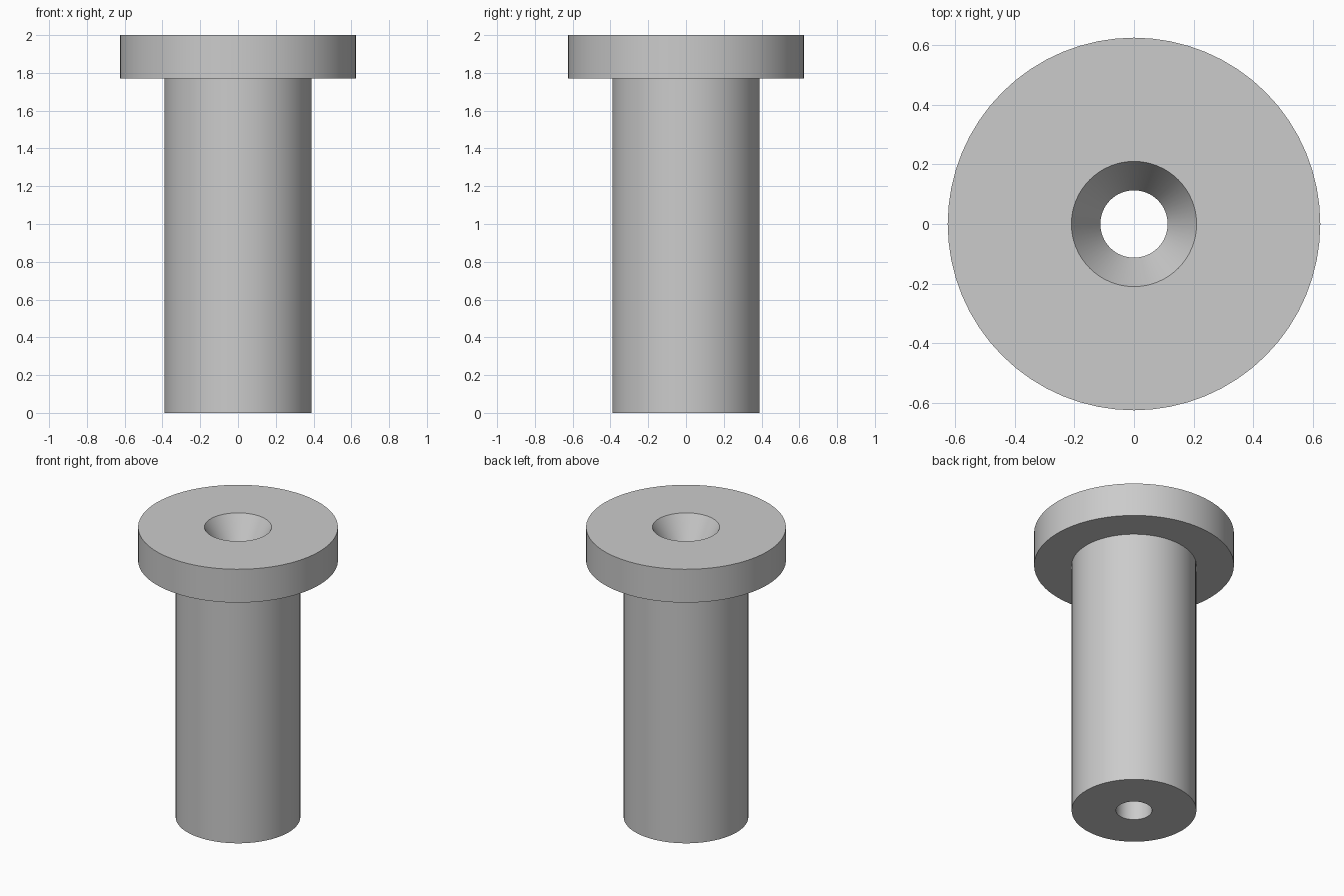
import bpy
import bmesh
import math

old = bpy.data.objects.get("Cube")
if old:
    bpy.data.objects.remove(old, do_unlink=True)

SIDES = 64
HEIGHT = 2.0
FLANGE_BOTTOM = 1.77
FLANGE_R, SHAFT_R = 0.625, 0.39
BORE_R, MOUTH_R = 0.113, 0.21
# Sixty degree countersink
CONE_BOTTOM = HEIGHT - (MOUTH_R - BORE_R) * math.tan(math.radians(60))

# Plain grey metal
grey = bpy.data.materials.new("grey_metal")
grey.use_nodes = True
colour = (0.6, 0.6, 0.6, 1.0)
grey.diffuse_color = colour
grey.node_tree.nodes["Principled BSDF"].inputs["Base Color"].default_value = colour


def revolve(name, profile):
    """Turn a closed (radius, height) profile around the z axis."""
    bm = bmesh.new()
    verts = [bm.verts.new((r, 0, z)) for r, z in profile]
    edges = [bm.edges.new((a, b)) for a, b in zip(verts, verts[1:] + verts[:1])]
    bmesh.ops.spin(bm, geom=verts + edges, cent=(0, 0, 0), axis=(0, 0, 1),
                   angle=math.tau, steps=SIDES, use_merge=True)
    bmesh.ops.remove_doubles(bm, verts=bm.verts, dist=1e-5)
    bmesh.ops.recalc_face_normals(bm, faces=bm.faces)
    mesh = bpy.data.meshes.new(name)
    bm.to_mesh(mesh)
    bm.free()
    mesh.materials.append(grey)
    obj = bpy.data.objects.new(name, mesh)
    bpy.context.collection.objects.link(obj)
    bpy.ops.object.select_all(action='DESELECT')
    obj.select_set(True)
    bpy.context.view_layer.objects.active = obj
    bpy.ops.object.shade_smooth_by_angle(angle=math.radians(25))
    return obj


# Flanged sleeve with a through bore and a countersunk mouth
revolve("flanged_bushing", [
    (BORE_R, 0), (SHAFT_R, 0), (SHAFT_R, FLANGE_BOTTOM),
    (FLANGE_R, FLANGE_BOTTOM), (FLANGE_R, HEIGHT),
    (MOUTH_R, HEIGHT), (BORE_R, CONE_BOTTOM),
])
